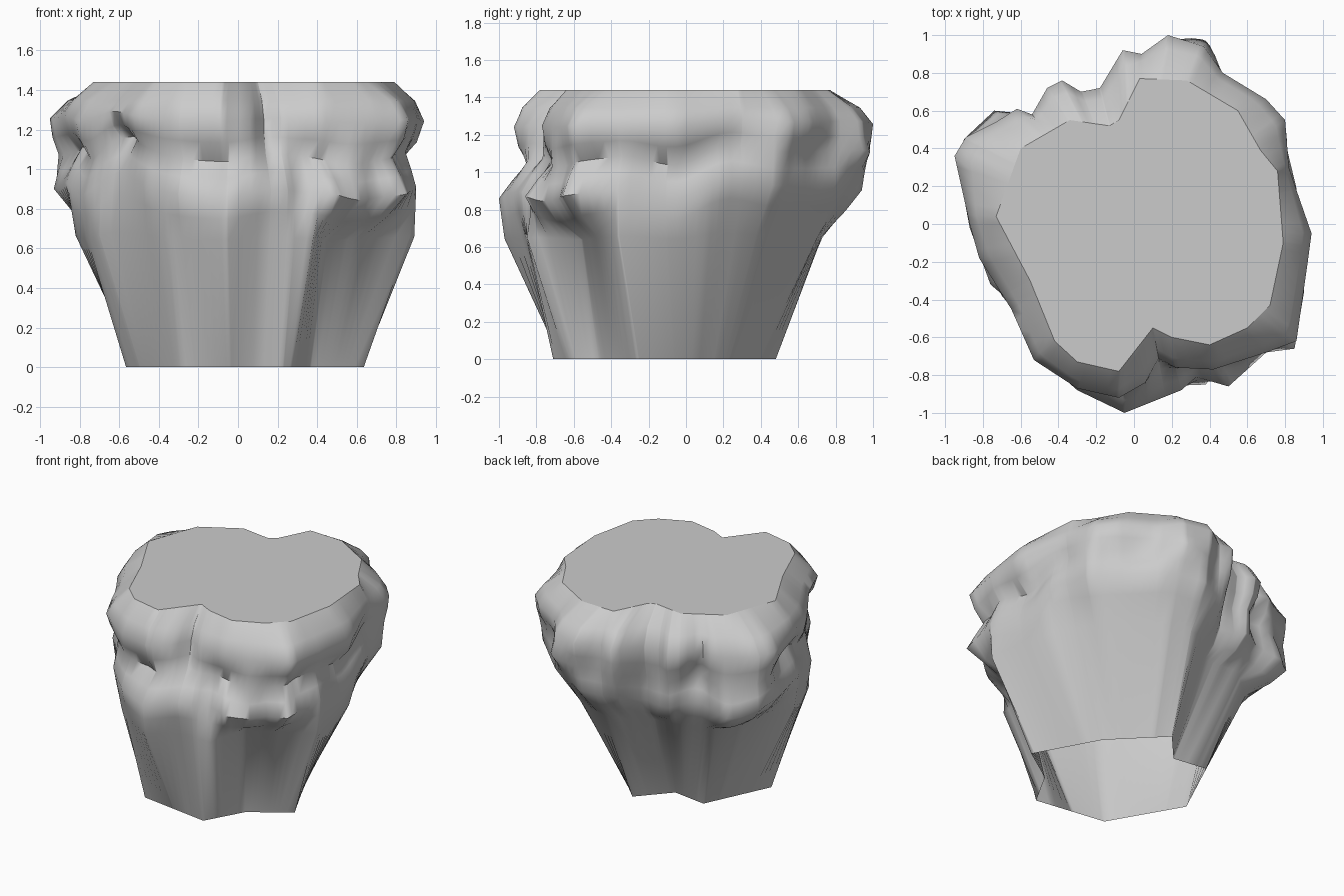
import bpy, bmesh, math
from mathutils import Vector, noise

if "Cube" in bpy.data.objects:
    bpy.data.objects.remove(bpy.data.objects["Cube"], do_unlink=True)

# Plan outlines, counter-clockwise from the +x side
FOOT = [(.635, -.27), (.4, .16), (.085, .48), (-.105, .27), (-.35, .305),
        (-.565, -.15), (-.285, -.635), (.225, -.71), (.37, -.45)]
WALL = [(.89, -.36), (.8, .1), (.6, .45), (.3, .71), (.07, .73), (-.14, .54),
        (-.43, .53), (-.66, .33), (-.82, -.04), (-.7, -.38), (-.39, -.75),
        (-.06, -.97), (.13, -.86), (.38, -.85), (.43, -.56)]
LEDGE = [(.9, -.36), (.87, -.1), (.86, .19), (.79, .48), (.45, .82), (.19, .94),
         (-.04, .85), (-.16, .66), (-.36, .7), (-.54, .58), (-.74, .6),
         (-.9, .45), (-.93, .3), (-.87, -.02), (-.76, -.32), (-.62, -.44),
         (-.46, -.74), (-.3, -.88), (-.05, -1), (.25, -.88), (.33, -.81),
         (.5, -.86), (.7, -.68), (.85, -.66)]
SHELF = [(.92, -.2), (.94, -.05), (.86, .18), (.82, .3), (.8, .55), (.7, .66),
         (.47, .8), (.37, .94), (.18, 1), (.04, .9), (-.06, .92), (-.18, .72),
         (-.28, .7), (-.38, .76), (-.46, .72), (-.54, .58), (-.62, .61),
         (-.73, .54), (-.89, .46), (-.95, .36), (-.87, 0), (-.82, -.18),
         (-.65, -.45), (-.53, -.72), (-.3, -.87), (-.08, -.92), (.06, -.84),
         (.13, -.71), (.22, -.76), (.42, -.77), (.7, -.68), (.86, -.62)]
RIM = [(.79, -.1), (.76, .28), (.67, .39), (.55, .6), (.28, .76), (.03, .77),
       (-.08, .55), (-.13, .52), (-.34, .55), (-.6, .4), (-.73, .04), (-.55, -.3),
       (-.42, -.62), (-.3, -.73), (-.08, -.78), (.1, -.55), (.2, -.6),
       (.4, -.64), (.6, -.55), (.72, -.43)]
OUTLINES = (FOOT, WALL, LEDGE, SHELF, RIM)
RIM_HEIGHT = 1.44


def reach(outline, angle):
    """Distance from the axis to an outline in one direction."""
    ray = Vector((math.cos(angle), math.sin(angle)))
    best = 0
    for i, point in enumerate(outline):
        a, b = Vector(outline[i - 1]), Vector(point)
        edge = b - a
        span = ray.cross(edge)
        if abs(span) > 1e-6:
            along = a.cross(ray) / span
            if -1e-6 <= along <= 1 + 1e-6:
                best = max(best, a.cross(edge) / span)
    return best


def lump(angle, seed, scale=3.5):
    return noise.noise((scale * math.cos(angle), scale * math.sin(angle), seed))


def mix(a, b, t):
    return a + (b - a) * t


def column_angles(gap):
    """Directions through every outline corner, with wide gaps filled."""
    corners = sorted(math.atan2(y, x) % math.tau for o in OUTLINES for x, y in o)
    angles = []
    for a, b in zip(corners, corners[1:] + [corners[0] + math.tau]):
        steps = math.ceil((b - a) / gap)
        angles += [mix(a, b, i / steps) for i in range(steps)]
    return angles


def column(angle):
    """Radius and height of each ring, from foot to rim."""
    foot, wall, ledge, shelf, rim = (reach(o, angle) for o in OUTLINES)
    # The groove under the shelf fades out towards the back
    smooth_side = max(0, math.cos(angle - math.radians(76))) ** 3
    groove = .075 - .11 * smooth_side + .08 * lump(angle, 5.1, 4)
    crease = mix(ledge, shelf, .5) - groove
    drop = .14 * lump(angle, 2.3, 2.5)
    return [
        (foot, 0),
        (wall, .65 + .3 * drop),
        (mix(wall, ledge, .6), .77 + drop),
        (ledge, .88 + drop),
        (mix(ledge, crease, .45), .97 + drop),
        (crease, 1.06 + drop),
        (mix(crease, shelf, .7), 1.15 + .7 * drop),
        (shelf, 1.25 + .4 * drop),
        (mix(shelf, rim, .3), 1.345),
        (rim, RIM_HEIGHT),
    ]


# Rock body: lofted rings, flat on top and open underneath
bm = bmesh.new()
rows = []
for angle in column_angles(math.radians(4)):
    rows.append([bm.verts.new((r * math.cos(angle), r * math.sin(angle), z))
                 for r, z in column(angle)])
for i, row in enumerate(rows):
    before = rows[i - 1]
    for k in range(len(row) - 1):
        bm.faces.new((before[k], row[k], row[k + 1], before[k + 1]))
bm.faces.new([row[-1] for row in rows])

mesh = bpy.data.meshes.new("rock_body")
bm.to_mesh(mesh)
bm.free()
rock = bpy.data.objects.new("rock_body", mesh)
bpy.context.collection.objects.link(rock)

# Plain grey stone
stone = bpy.data.materials.new("grey_stone")
stone.use_nodes = True
stone.diffuse_color = (.6, .6, .6, 1)
stone.node_tree.nodes["Principled BSDF"].inputs["Base Color"].default_value = (.6, .6, .6, 1)
mesh.materials.append(stone)

bpy.ops.object.select_all(action='DESELECT')
rock.select_set(True)
bpy.context.view_layer.objects.active = rock
bpy.ops.object.shade_smooth_by_angle(angle=math.radians(60))

# Crisp edge around the flat top
for edge in mesh.edges:
    if all(mesh.vertices[v].co.z > RIM_HEIGHT - .001 for v in edge.vertices):
        edge.use_edge_sharp = True
